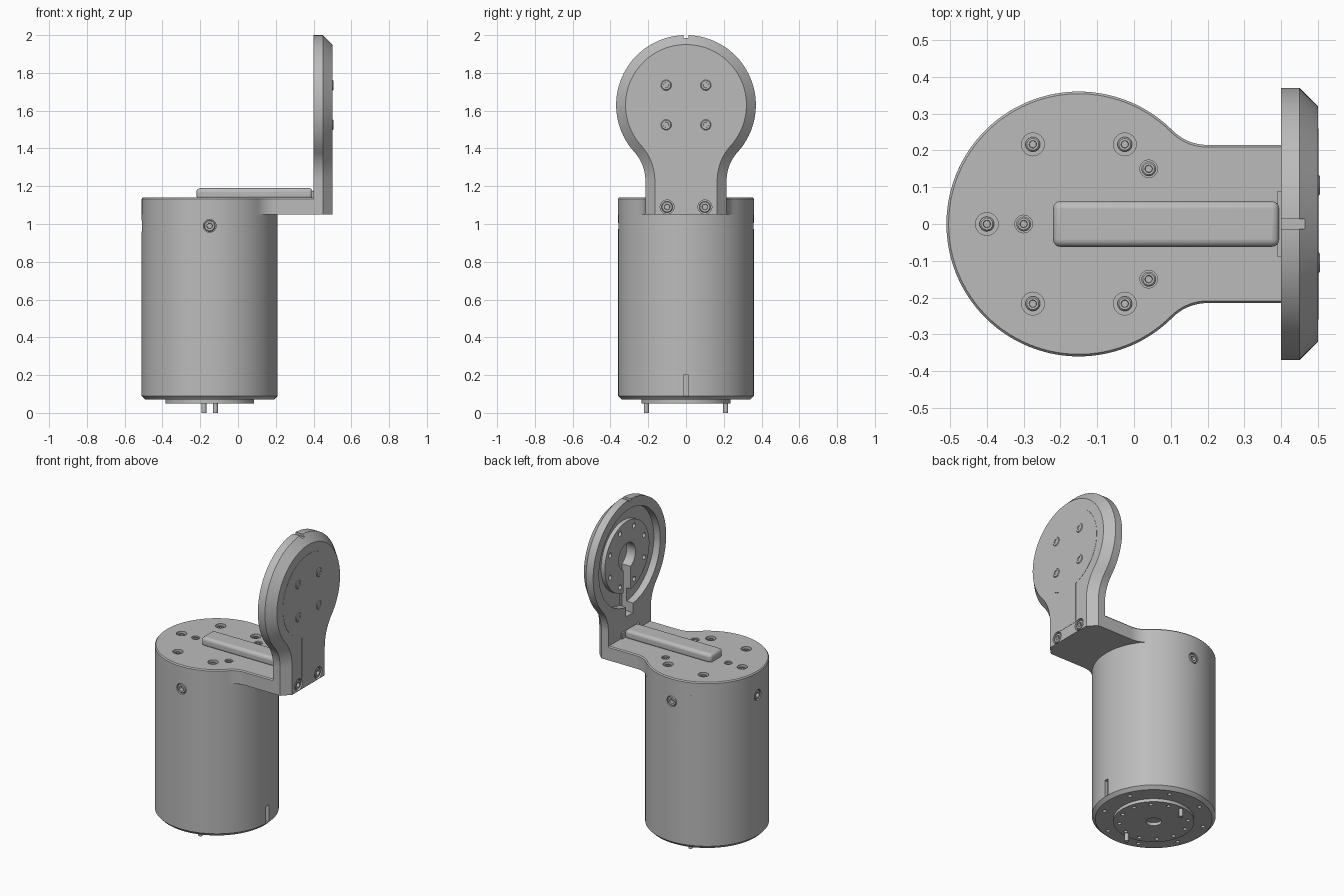
import bpy, bmesh
from math import sin, cos, pi, atan2, hypot, radians
from mathutils import Vector

if "Cube" in bpy.data.objects:
    bpy.data.objects.remove(bpy.data.objects["Cube"])

grey = bpy.data.materials.new("machined_grey")
grey.use_nodes = True
grey.diffuse_color = (0.5, 0.5, 0.5, 1)
grey.node_tree.nodes["Principled BSDF"].inputs["Base Color"].default_value = (0.5, 0.5, 0.5, 1)

CX = -0.15           # body axis
HUB = 1.63           # height of the flange centre
X, Y, Z = Vector((1, 0, 0)), Vector((0, 1, 0)), Vector((0, 0, 1))


def loft(name, rings, wrap=False):
    """Skin a list of equal rings; cap the ends, or join last to first."""
    bm = bmesh.new()
    loops = [[bm.verts.new(p) for p in ring] for ring in rings]
    pairs = list(zip(loops, loops[1:]))
    if wrap:
        pairs.append((loops[-1], loops[0]))
    else:
        bm.faces.new(loops[0])
        bm.faces.new(loops[-1])
    for a, b in pairs:
        for i in range(len(a)):
            j = (i + 1) % len(a)
            bm.faces.new((a[i], a[j], b[j], b[i]))
    bmesh.ops.recalc_face_normals(bm, faces=bm.faces)
    mesh = bpy.data.meshes.new(name)
    bm.to_mesh(mesh)
    bm.free()
    mesh.materials.append(grey)
    ob = bpy.data.objects.new(name, mesh)
    bpy.context.collection.objects.link(ob)
    return ob


def turned(name, origin, axis, profile, n=32, wrap=False):
    """Lathe (radius, height) pairs about an axis."""
    q = axis.to_track_quat('Z', 'Y')
    o = Vector(origin)
    return loft(name, [[o + q @ Vector((r * cos(2 * pi * i / n), r * sin(2 * pi * i / n), h))
                        for i in range(n)] for r, h in profile], wrap)


def box(name, x, y, z):
    return loft(name, [[(x[0], y[0], h), (x[1], y[0], h), (x[1], y[1], h), (x[0], y[1], h)]
                       for h in z])


def keyhole(R, half, t, end, d=0):
    """Round head blending through fillets into a straight neck; d insets it."""
    f = (t * t + half * half - R * R) / (2 * (R - half))
    a = atan2(half + f, t)
    side = [(end, half - d)]
    for i in range(13):
        g = -pi / 2 + (a - pi / 2) * i / 12
        side.append((t + (f + d) * cos(g), half + f + (f + d) * sin(g)))
    head = [((R - d) * cos(g), (R - d) * sin(g))
            for g in (a + (2 * pi - 2 * a) * i / 80 for i in range(1, 80))]
    return side + head + [(u, -v) for u, v in reversed(side)]


def cut(target, cutter):
    m = target.modifiers.new("cut", 'BOOLEAN')
    m.operation, m.solver, m.object = 'DIFFERENCE', 'EXACT', cutter
    bpy.context.view_layer.objects.active = target
    bpy.ops.object.modifier_apply(modifier=m.name)
    bpy.data.objects.remove(cutter)


def bore(target, origin, axis, r, depth, n=24):
    cut(target, turned("bore", origin, axis, [(r, -depth), (r, 0.05)], n))


def bolt(name, origin, axis, r, top=0.0, length=0.04):
    """Socket-head screw with a hexagonal-looking recess."""
    return turned(name, origin, axis, [(r, top - length), (r, top - 0.004), (r - 0.004, top),
                                       (r * 0.5, top), (r * 0.45, top - 0.02)], 24)


def bevel(ob, width, segments):
    m = ob.modifiers.new("bevel", 'BEVEL')
    m.width, m.segments, m.limit_method = width, segments, 'ANGLE'


# Cylindrical body with chamfered foot
body = turned("body", (CX, 0, 0), Z, [(0.34, 0.07), (0.36, 0.09), (0.36, 1.05)], 128)
cut(body, box("slot", (0.19, 0.3), (-0.014, 0.014), (0.09, 0.2)))
for i, d in enumerate((-Y, Y, -X)):
    p = Vector((CX, 0, 0.99)) + d * 0.36
    bore(body, p, d, 0.034, 0.03)
    bolt(f"side_screw_{i}", p, d, 0.03, -0.002)
for i in range(8):
    a = 2 * pi * (i + 0.5) / 8
    bore(body, (CX + 0.3 * cos(a), 0.3 * sin(a), 0.07), -Z, 0.012, 0.03, 12)

# Foot disc, its holes and locating pins
foot = turned("foot_disc", (CX, 0, 0), Z, [(0.235, 0.05), (0.235, 0.08)], 96)
bore(foot, (CX, 0, 0.05), -Z, 0.045, 0.025)
for i in range(12):
    a = 2 * pi * (i + 0.5) / 12
    bore(foot, (CX + 0.2 * cos(a), 0.2 * sin(a), 0.05), -Z, 0.012, 0.02, 12)
for s in (-1, 1):
    turned("locating_pin", (CX - s * 0.03, s * 0.21, 0), Z, [(0.013, 0), (0.013, 0.06)], 16)

# Top plate with arm
plate = loft("top_plate", [[(CX + u, v, z) for u, v in keyhole(0.36, 0.215, 0.35, 0.57, d)]
                           for z, d in ((1.05, 0), (1.133, 0), (1.14, 0.006))])
seats = [(CX + 0.25 * cos(k * pi / 3), 0.25 * sin(k * pi / 3)) for k in range(1, 6)]
for i, (x, y) in enumerate(seats):
    bore(plate, (x, y, 1.14), Z, 0.031, 0.025)
    bolt(f"plate_screw_{i}", (x, y, 1.14), Z, 0.02, -0.008)
for i, (x, y) in enumerate(((-0.3, 0), (0.04, 0.15), (0.04, -0.15))):
    bore(plate, (x, y, 1.14), Z, 0.024, 0.025)
    bolt(f"small_screw_{i}", (x, y, 1.14), Z, 0.02, -0.004)

# Raised cable cover along the arm
cover = box("cable_cover", (-0.22, 0.395), (-0.062, 0.062), (1.13, 1.19))
bevel(cover, 0.02, 4)
box("cover_stop", (0.39, 0.41), (-0.09, 0.09), (1.13, 1.175))

# Upright flange, chamfered on its outer face
flange = loft("flange", [[(x, v, HUB - u) for u, v in keyhole(0.37, 0.215, 0.4, 0.58, d)]
                         for x, d in ((0.4, 0), (0.45, 0), (0.5, 0.05))])
cut(flange, box("notch", (0.39, 0.47), (-0.013, 0.013), (1.985, 2.1)))

# Recess, ring groove, centre hole and cable channel on the inner face
hub = Vector((0.4, 0, HUB))
cut(flange, turned("recess", hub, X, [(0.31, -0.05), (0.31, 0.018)], 96))
cut(flange, turned("groove", hub, X, [(0.225, 0), (0.31, 0), (0.31, 0.045), (0.225, 0.045)], 96, True))
cut(flange, turned("centre_hole", hub, X, [(0.085, -0.05), (0.085, 0.08)], 48))
cut(flange, box("channel", (0.35, 0.48), (-0.035, 0.035), (1.26, HUB)))
for i in range(8):
    a = 2 * pi * (i + 0.5) / 8
    bore(flange, hub + Vector((0.018, 0.185 * cos(a), 0.185 * sin(a))), -X, 0.015, 0.02, 16)

# Thin access panel on the outer face
panel = loft("access_panel", [[(x, v, HUB - u) for u, v in keyhole(0.26, 0.07, 0.253, 0.51)]
                              for x in (0.495, 0.5015)])
for sy in (-1, 1):
    for sz in (-1, 1):
        bolt("panel_screw", (0.5, sy * 0.105, HUB + sz * 0.105), X, 0.028, 0.006, 0.02)
    p = (0.5, sy * 0.1, 1.09)
    bore(flange, p, X, 0.037, 0.02)
    bolt("joint_screw", p, X, 0.03, -0.003)

# Smooth curved faces, keep the edges crisp
for ob in bpy.context.collection.objects:
    if ob.type == 'MESH' and grey.name in ob.data.materials:
        bpy.ops.object.select_all(action='DESELECT')
        ob.select_set(True)
        bpy.context.view_layer.objects.active = ob
        bpy.ops.object.shade_smooth_by_angle(angle=radians(25))
